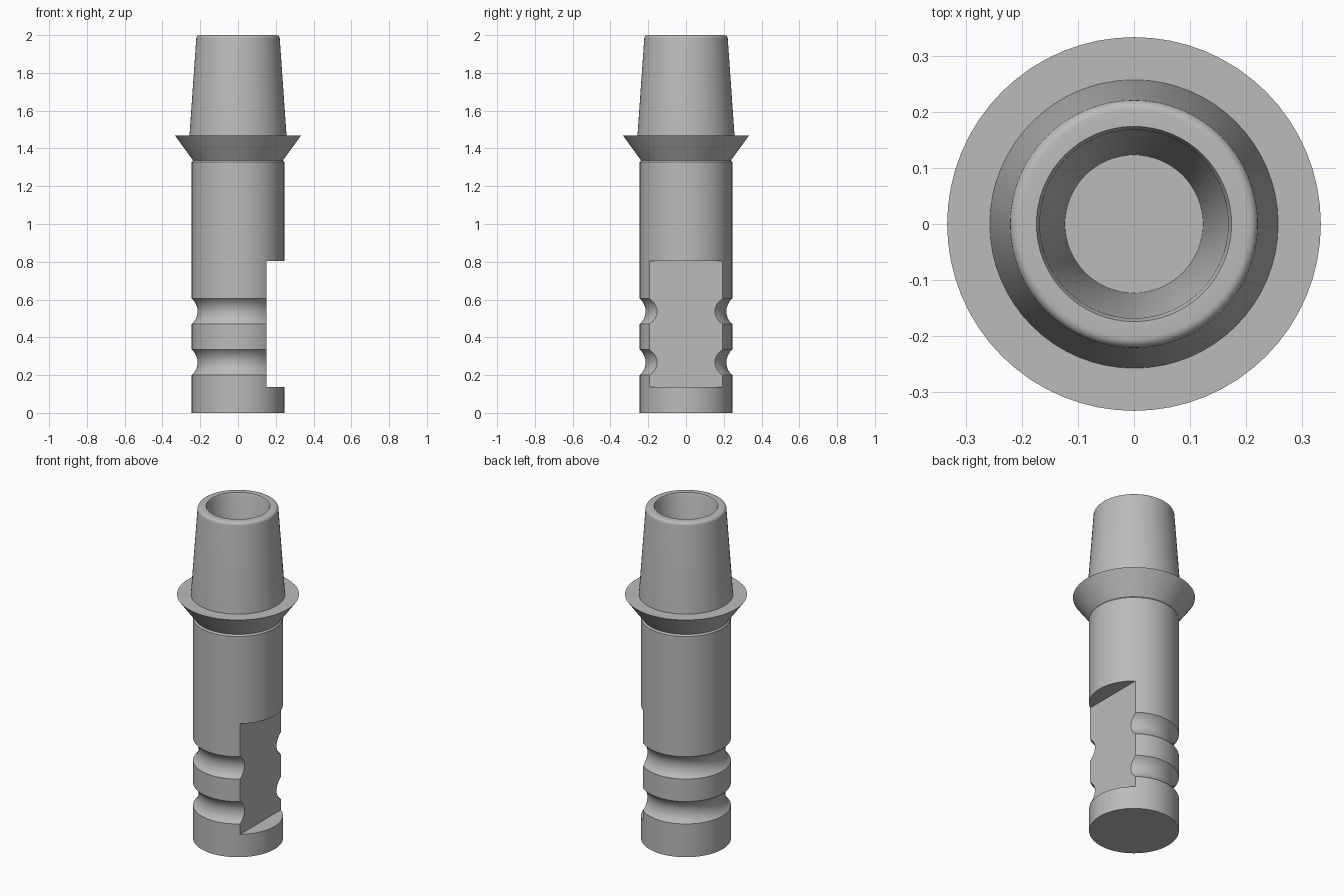
import bpy, bmesh
from math import pi, sin, cos, asin, hypot

old = bpy.data.objects.get("Cube")
if old:
    bpy.data.objects.remove(old, do_unlink=True)

SEGMENTS = 64
SHANK_R = 0.245

grey = bpy.data.materials.new("plain grey")
grey.use_nodes = True
colour = (0.5, 0.5, 0.5, 1)
grey.diffuse_color = colour
grey.node_tree.nodes["Principled BSDF"].inputs["Base Color"].default_value = colour


def groove(z_low, z_high, depth, steps=10):
    """Circular-arc groove sunk into the shank wall, from low to high."""
    half = (z_high - z_low) / 2
    radius = (half ** 2 + depth ** 2) / (2 * depth)
    sweep = asin(half / radius)
    mid = (z_low + z_high) / 2
    points = []
    for i in range(steps + 1):
        a = sweep * (2 * i / steps - 1)
        points.append((SHANK_R - depth + radius * (1 - cos(a)), mid + radius * sin(a)))
    return points


def fillet(r, z, size, steps=5):
    """Rounded outer rim ending on a flat top."""
    return [(r - size + size * cos(a), z - size + size * sin(a))
            for a in (pi / 2 * i / steps for i in range(steps + 1))]


def lathe(name, profile):
    """Spin an (r, z) profile that starts and ends on the axis."""
    bm = bmesh.new()
    verts = [bm.verts.new((r, 0, z)) for r, z in profile]
    edges = [bm.edges.new(pair) for pair in zip(verts, verts[1:])]
    bmesh.ops.spin(bm, geom=verts + edges, cent=(0, 0, 0), axis=(0, 0, 1),
                   angle=2 * pi, steps=SEGMENTS, use_duplicate=False)
    bmesh.ops.remove_doubles(bm, verts=bm.verts, dist=0.0002)
    bmesh.ops.recalc_face_normals(bm, faces=bm.faces)
    mesh = bpy.data.meshes.new(name)
    bm.to_mesh(mesh)
    bm.free()
    obj = bpy.data.objects.new(name, mesh)
    bpy.context.collection.objects.link(obj)
    mesh.materials.append(grey)
    return obj


# Shank with two grooves, flared collar, tapered post and blind bore
shank = [(0, 0), (SHANK_R, 0)]
shank += groove(0.2, 0.335, 0.031) + groove(0.47, 0.605, 0.031)
shank += [(SHANK_R, 1.328), (0.238, 1.337)]
collar = [(0.333, 1.468), (0.257, 1.468)]
post = fillet(0.221, 2.0, 0.018)
bore = [(0.174, 2.0), (0.168, 1.985), (0.123, 1.2), (0, 1.2)]
body = lathe("grooved_post_body", shank + collar + post + bore)

# Flat notch on the left side of the shank
NOTCH_X, NOTCH_LOW, NOTCH_HIGH = 0.15, 0.137, 0.803
bpy.ops.mesh.primitive_cube_add(
    size=1, location=(NOTCH_X + 0.2, 0, (NOTCH_LOW + NOTCH_HIGH) / 2))
cutter = bpy.context.object
cutter.name = "notch_cutter"
cutter.scale = (0.4, 1, NOTCH_HIGH - NOTCH_LOW)
cutter.hide_render = True
cutter.data.materials.append(grey)

cut = body.modifiers.new("notch", 'BOOLEAN')
cut.operation = 'DIFFERENCE'
cut.solver = 'EXACT'
cut.object = cutter
bpy.ops.object.select_all(action='DESELECT')
body.select_set(True)
bpy.context.view_layer.objects.active = body
bpy.ops.object.modifier_apply(modifier=cut.name)
bpy.data.objects.remove(cutter, do_unlink=True)

# Smooth walls with crisp rims
bpy.ops.object.shade_smooth_by_angle(angle=pi / 6)
